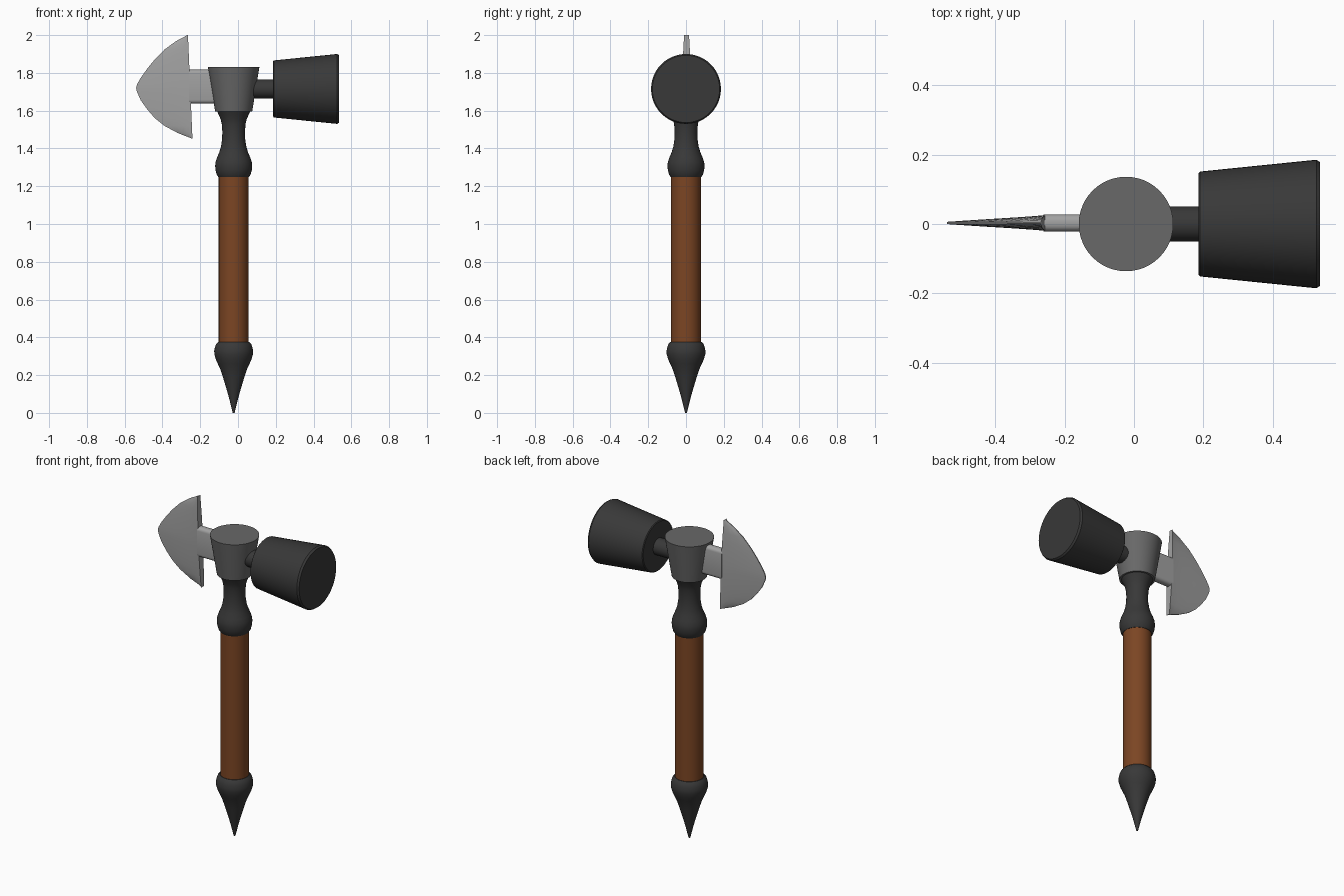
import bpy, bmesh, math
from mathutils import Matrix, Vector

if "Cube" in bpy.data.objects:
    bpy.data.objects.remove(bpy.data.objects["Cube"])

CX, HZ = -0.023, 1.715   # shaft axis x, head axis z


def material(name, rgb):
    m = bpy.data.materials.new(name)
    m.diffuse_color = (*rgb, 1)
    m.use_nodes = True
    m.node_tree.nodes["Principled BSDF"].inputs["Base Color"].default_value = m.diffuse_color
    return m


DARK = material("dark_iron", (0.04, 0.04, 0.04))
MID = material("grey_steel", (0.14, 0.14, 0.14))
LIGHT = material("light_steel", (0.36, 0.36, 0.36))
WOOD = material("wood", (0.2, 0.06, 0.017))


def finish(name, bm, mat, angle=35):
    bmesh.ops.remove_doubles(bm, verts=bm.verts, dist=1e-5)
    bmesh.ops.recalc_face_normals(bm, faces=bm.faces)
    me = bpy.data.meshes.new(name)
    bm.to_mesh(me)
    bm.free()
    ob = bpy.data.objects.new(name, me)
    bpy.context.collection.objects.link(ob)
    me.materials.append(mat)
    bpy.ops.object.select_all(action='DESELECT')
    ob.select_set(True)
    bpy.context.view_layer.objects.active = ob
    bpy.ops.object.shade_smooth_by_angle(angle=math.radians(angle))
    return ob


def skin(bm, loops):
    """Join equal closed loops of points and cap both ends."""
    rings = [[bm.verts.new(p) for p in loop] for loop in loops]
    for a, b in zip(rings, rings[1:]):
        for i in range(len(a)):
            j = (i + 1) % len(a)
            bm.faces.new((a[i], a[j], b[j], b[i]))
    bm.faces.new(rings[0])
    bm.faces.new(rings[-1])


def lathe(name, profile, mat, along_x=False, n=48):
    """Turn (radius, position) pairs about the shaft or the head axis."""
    bm = bmesh.new()
    ang = [2 * math.pi * i / n for i in range(n)]
    if along_x:
        loops = [[(p, r * math.cos(a), HZ + r * math.sin(a)) for a in ang] for r, p in profile]
    else:
        loops = [[(CX + r * math.cos(a), r * math.sin(a), p) for a in ang] for r, p in profile]
    skin(bm, loops)
    return finish(name, bm, mat)


# Shaft parts
lathe("handle", [(0.079, 0.35), (0.079, 1.27)], WOOD)
lathe("bottom_spike", [(0.005, 0), (0.022, 0.07), (0.033, 0.11), (0.045, 0.15), (0.057, 0.19),
      (0.070, 0.23), (0.084, 0.26), (0.095, 0.285), (0.102, 0.31), (0.103, 0.328),
      (0.099, 0.348), (0.093, 0.365), (0.082, 0.376)], DARK, n=48)
lathe("upper_ferrule", [(0.081, 1.248), (0.090, 1.262), (0.096, 1.285), (0.098, 1.308), (0.096, 1.328),
      (0.088, 1.352), (0.076, 1.38), (0.067, 1.41), (0.061, 1.45), (0.060, 1.49),
      (0.063, 1.53), (0.069, 1.555), (0.080, 1.58), (0.089, 1.60)], DARK)

# Head socket
lathe("head_socket", [(0.098, 1.595), (0.136, 1.83)], MID)

# Hammer side
lathe("hammer_neck", [(0.05, 0.03), (0.05, 0.20)], DARK, True)
lathe("hammer_head", [(0.146, 0.186), (0.151, 0.19), (0.185, 0.525), (0.178, 0.536)], DARK, True)

# Axe neck
bm = bmesh.new()
bmesh.ops.create_cube(bm, size=1, matrix=Matrix.Translation((-0.165, 0.003, 1.727))
                      @ Matrix.Diagonal((0.19, 0.05, 0.18, 1)))
long_edges = [e for e in bm.edges if abs(e.verts[0].co.x - e.verts[1].co.x) > 0.1]
bmesh.ops.bevel(bm, geom=long_edges, offset=0.02, segments=4, profile=0.5, affect='EDGES')
finish("axe_neck", bm, LIGHT)

# Axe blade: cutting outline swept back to a near-vertical rear edge
outline = [(-0.243, 1.452), (-0.32, 1.482), (-0.39, 1.52), (-0.44, 1.56), (-0.48, 1.606),
           (-0.515, 1.655), (-0.535, 1.70), (-0.539, 1.72), (-0.535, 1.738), (-0.515, 1.774),
           (-0.48, 1.823), (-0.44, 1.872), (-0.39, 1.923), (-0.33, 1.967), (-0.268, 2.0)]
columns = [(0, 1), (0.1, 0.88), (0.3, 0.70), (0.6, 0.47), (0.85, 0.27), (1, 0.14)]
bm = bmesh.new()
loops = []
for x, z in outline:
    t = (z - 1.452) / 0.548
    rear = -0.241 - 0.024 * t
    half = 0.013 + 0.010 * math.sin(math.pi * t)
    side = [(rear + (x - rear) * u, half * k) for u, k in columns]
    loops.append([(px, 0.003 + py, z) for px, py in side]
                 + [(px, 0.003 - py, z) for px, py in reversed(side)])
skin(bm, loops)
finish("axe_blade", bm, LIGHT)
